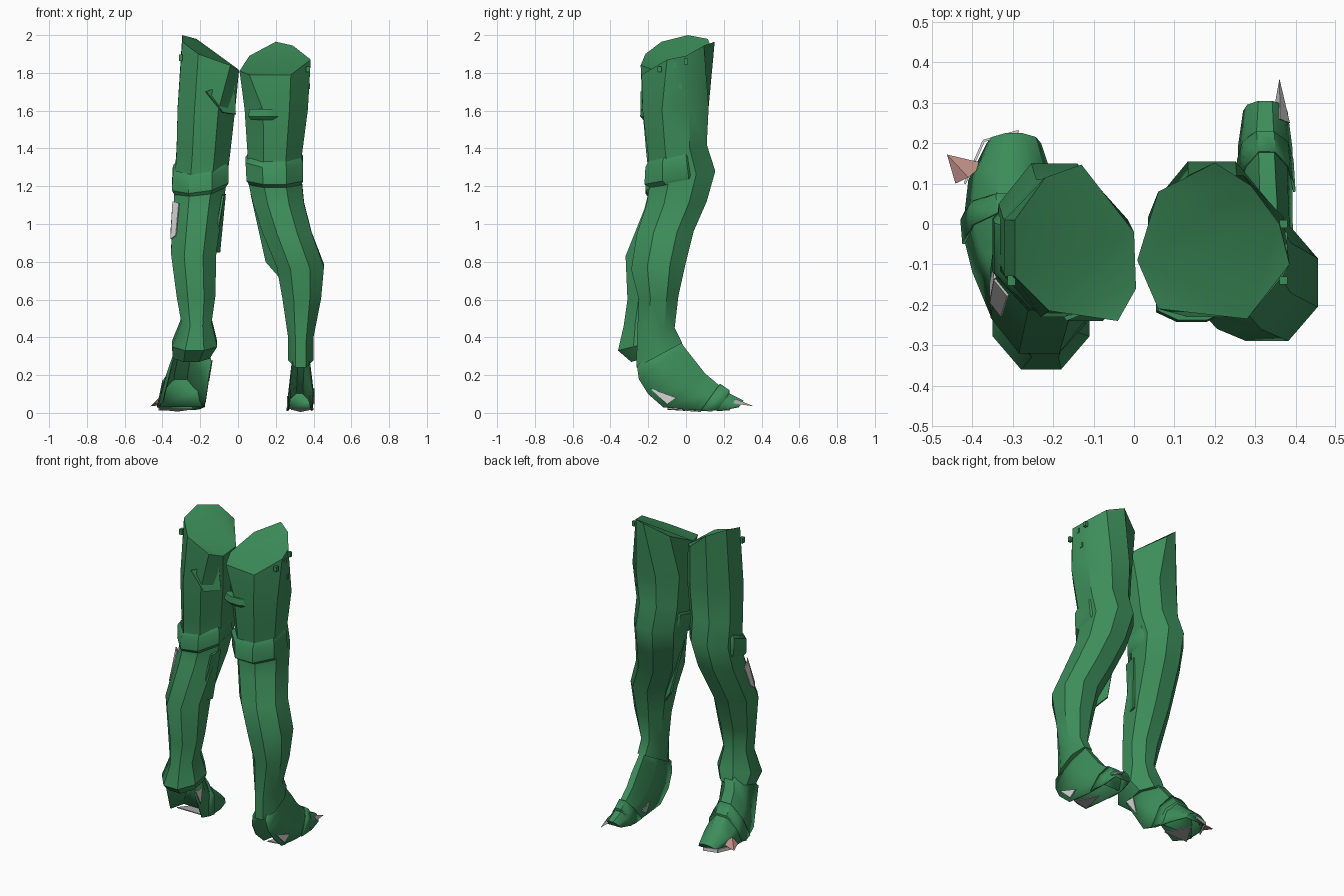
import bpy, bmesh, math
from mathutils import Vector


def material(name, rgb):
    m = bpy.data.materials.new(name)
    m.diffuse_color = (*rgb, 1)
    return m


GREEN = material("scale green", (0.046, 0.268, 0.102))
GREY = material("claw grey", (0.42, 0.42, 0.42))
WHITE = material("pale lining", (0.68, 0.68, 0.68))
PINK = material("claw pink", (0.55, 0.29, 0.25))


def finish(name, bm, mat, smooth=True):
    bmesh.ops.recalc_face_normals(bm, faces=bm.faces)
    me = bpy.data.meshes.new(name)
    bm.to_mesh(me)
    bm.free()
    me.materials.append(mat)
    ob = bpy.data.objects.new(name, me)
    bpy.context.collection.objects.link(ob)
    if smooth:
        bpy.context.view_layer.objects.active = ob
        ob.select_set(True)
        bpy.ops.object.shade_smooth_by_angle(angle=math.radians(35))
        ob.select_set(False)
    return ob


def loft(name, rings, rim=None, cap=True, n=8):
    """Rings: x min, x max, back y, back z, front y, front z, optional sideways tilt."""
    bm = bmesh.new()
    grow = 1 / math.cos(math.pi / n)
    loops = [[bm.verts.new(p) for p in rim]] if rim else []
    for x0, x1, yb, zb, yf, zf, *tilt in rings:
        t = tilt[0] if tilt else 0
        loop = []
        for i in range(n):
            a = 2 * math.pi * (i + 0.5) / n
            c, s = math.cos(a) * grow, math.sin(a) * grow
            loop.append(bm.verts.new(((x0 + x1) / 2 + (x1 - x0) / 2 * c,
                                      (yb + yf) / 2 + (yf - yb) / 2 * s,
                                      (zb + zf) / 2 + (zf - zb) / 2 * s + t * c)))
        loops.append(loop)
    for a, b in zip(loops, loops[1:]):
        for i in range(n):
            bm.faces.new((a[i], a[(i + 1) % n], b[(i + 1) % n], b[i]))
    if cap:
        top = bm.faces.new(loops[0])
        bm.faces.new(loops[-1])
        bmesh.ops.triangulate(bm, faces=[top])
    return finish(name, bm, GREEN)


def arch(name, sections, n=5):
    """Open shell. Sections: x min, x max, base y, base z, top y, top z."""
    bm = bmesh.new()
    rows = []
    for x0, x1, yb, zb, yt, zt in sections:
        row = []
        for i in range(n + 1):
            a = math.pi * i / n
            s = math.sin(a) / math.sin(math.pi * (n // 2) / n)
            row.append(bm.verts.new(((x0 + x1) / 2 + (x1 - x0) / 2 * math.cos(a),
                                     yb + (yt - yb) * s, zb + (zt - zb) * s)))
        rows.append(row)
    for a, b in zip(rows, rows[1:]):
        for i in range(n):
            bm.faces.new((a[i], a[i + 1], b[i + 1], b[i]))
    bm.faces.new(rows[-1])
    ob = finish(name, bm, GREEN)
    mod = ob.modifiers.new("thickness", 'SOLIDIFY')
    mod.thickness = 0.006


def claw(name, base, tip, mat):
    """Flat pointed claw from three base points and a tip."""
    bm = bmesh.new()
    b = [bm.verts.new(p) for p in base]
    t = bm.verts.new(tip)
    bm.faces.new(b)
    for i in range(3):
        bm.faces.new((b[i], b[(i + 1) % 3], t))
    finish(name, bm, mat, False)


def plate(name, pts, mat, thick=0.006):
    bm = bmesh.new()
    bm.faces.new([bm.verts.new(p) for p in pts])
    ob = finish(name, bm, mat, False)
    mod = ob.modifiers.new("thickness", 'SOLIDIFY')
    mod.thickness = thick
    mod.offset = 0


def nub(name, loc, size):
    bm = bmesh.new()
    bmesh.ops.create_cube(bm, size=1)
    bmesh.ops.scale(bm, vec=size, verts=bm.verts)
    bmesh.ops.translate(bm, vec=loc, verts=bm.verts)
    finish(name, bm, GREEN, False)


# Planted leg, cut off at an angle at the hip
loft("planted_leg", [
    (0.035, 0.37, -0.23, 1.60, 0.12, 1.62),
    (0.05, 0.34, -0.20, 1.36, 0.11, 1.42),
    (0.05, 0.335, -0.19, 1.22, 0.155, 1.28),
    (0.08, 0.35, -0.21, 1.10, 0.11, 1.12),
    (0.13, 0.39, -0.26, 0.95, 0.04, 0.96),
    (0.205, 0.455, -0.29, 0.76, 0.00, 0.80),
    (0.235, 0.44, -0.25, 0.60, -0.04, 0.62),
    (0.265, 0.40, -0.26, 0.38, -0.06, 0.45),
    (0.265, 0.40, -0.262, 0.24, -0.02, 0.37),
], rim=[(0.36, 0.0, 1.89), (0.29, 0.095, 1.945), (0.2, 0.152, 1.965), (0.06, 0.08, 1.89),
        (0.008, -0.09, 1.81), (0.06, -0.21, 1.79), (0.28, -0.235, 1.79), (0.385, -0.1, 1.87)])
# Planted foot, hollow under the heel
arch("planted_foot", [
    (0.285, 0.38, -0.26, 0.25, -0.06, 0.43),
    (0.275, 0.39, -0.25, 0.18, -0.01, 0.35),
    (0.265, 0.402, -0.20, 0.10, 0.045, 0.28),
    (0.265, 0.397, -0.12, 0.03, 0.10, 0.21),
    (0.265, 0.392, 0.03, 0.015, 0.165, 0.155),
    (0.257, 0.392, 0.19, 0.012, 0.235, 0.10),
    (0.27, 0.38, 0.28, 0.03, 0.305, 0.065),
])
arch("planted_instep_band", [
    (0.258, 0.40, 0.08, 0.015, 0.18, 0.155),
    (0.255, 0.395, 0.16, 0.012, 0.23, 0.12),
    (0.263, 0.387, 0.18, 0.02, 0.23, 0.10),
])
# Band behind the knee, merging into the kneecap in front
loft("planted_knee_band", [
    (0.06, 0.335, -0.20, 1.33, 0.08, 1.40),
    (0.04, 0.345, -0.215, 1.30, 0.09, 1.38),
    (0.045, 0.345, -0.22, 1.21, 0.11, 1.27),
    (0.06, 0.335, -0.19, 1.19, 0.10, 1.25),
], cap=False)

# Stepping leg with raised heel
loft("stepping_leg", [
    (-0.32, -0.015, -0.23, 1.60, 0.11, 1.62),
    (-0.325, -0.04, -0.21, 1.37, 0.11, 1.42),
    (-0.335, -0.06, -0.19, 1.20, 0.15, 1.29),
    (-0.34, -0.08, -0.22, 1.08, 0.10, 1.12),
    (-0.355, -0.115, -0.32, 0.83, -0.02, 0.88),
    (-0.325, -0.12, -0.31, 0.60, -0.10, 0.66),
    (-0.30, -0.14, -0.33, 0.46, -0.12, 0.52),
    (-0.35, -0.11, -0.36, 0.33, -0.08, 0.40),
    (-0.345, -0.15, -0.29, 0.27, -0.06, 0.33),
], rim=[(0.0, -0.02, 1.82), (-0.13, 0.147, 1.90), (-0.22, 0.115, 1.98), (-0.295, 0.01, 2.0),
        (-0.295, -0.13, 1.965), (-0.21, -0.215, 1.90), (-0.04, -0.24, 1.84), (0.005, -0.16, 1.81)])
loft("stepping_knee_band", [
    (-0.33, -0.06, -0.20, 1.27, 0.08, 1.38, 0.02),
    (-0.345, -0.05, -0.21, 1.25, 0.09, 1.36, 0.02),
    (-0.35, -0.05, -0.215, 1.17, 0.11, 1.26, 0.02),
    (-0.335, -0.065, -0.20, 1.15, 0.10, 1.23, 0.02),
], cap=False)
arch("stepping_foot", [
    (-0.35, -0.14, -0.24, 0.27, -0.10, 0.40),
    (-0.40, -0.17, -0.12, 0.06, -0.03, 0.30),
    (-0.425, -0.18, -0.02, 0.03, 0.05, 0.20),
    (-0.41, -0.20, 0.11, 0.02, 0.14, 0.12),
    (-0.365, -0.23, 0.20, 0.015, 0.225, 0.05),
])
arch("stepping_instep_band", [
    (-0.425, -0.175, -0.05, 0.04, 0.03, 0.25),
    (-0.43, -0.175, 0.01, 0.03, 0.075, 0.19),
    (-0.42, -0.19, 0.03, 0.03, 0.075, 0.17),
])

# Claws
claw("planted_claw", [(0.342, 0.26, 0.05), (0.386, 0.25, 0.05), (0.362, 0.26, 0.075)],
     (0.36, 0.36, 0.035), GREY)
claw("stepping_claw", [(-0.442, 0.10, 0.05), (-0.37, 0.15, 0.045), (-0.41, 0.115, 0.09)],
     (-0.463, 0.172, 0.035), PINK)

# Grey soles
plate("planted_sole_patch", [(0.28, -0.10, 0.02), (0.39, -0.08, 0.02), (0.33, 0.08, 0.008)], GREY)
plate("stepping_sole_patch", [(-0.42, -0.02, 0.02), (-0.25, -0.02, 0.02), (-0.32, 0.14, 0.01)], GREY)

# Pale lining showing at heels, toes and calf
plate("planted_heel_patch", [(0.403, -0.19, 0.13), (0.403, -0.05, 0.08), (0.402, -0.10, 0.045)], WHITE)
plate("planted_inner_patch", [(0.263, -0.01, 0.09), (0.263, 0.08, 0.06), (0.263, 0.03, 0.03)], GREY)
plate("stepping_heel_patch", [(-0.138, -0.235, 0.28), (-0.137, -0.17, 0.28), (-0.155, -0.16, 0.17)], WHITE)
for name, (xa, ya), (xb, yb) in (("front", (-0.285, 0.23), (-0.372, 0.206)),
                                 ("side", (-0.372, 0.206), (-0.419, 0.10))):
    plate("stepping_toe_lining_" + name,
          [(xa, ya, 0.012), (xb, yb, 0.012), (xb, yb, 0.034), (xa, ya, 0.034)], WHITE)
plate("stepping_calf_patch", [(-0.345, -0.137, 1.12), (-0.312, -0.177, 1.11), (-0.328, -0.228, 0.94),
                              (-0.355, -0.193, 0.92)], WHITE)
plate("stepping_calf_side_patch", [(-0.344, -0.135, 1.12), (-0.355, -0.193, 0.92),
                                   (-0.355, -0.15, 0.95), (-0.347, -0.105, 1.07)], WHITE)

# Thigh folds, inner calf flaps and hip nubs
loft("planted_thigh_fold", [
    (0.06, 0.23, -0.238, 1.61, -0.16, 1.61),
    (0.055, 0.23, -0.243, 1.57, -0.16, 1.57),
    (0.07, 0.22, -0.225, 1.55, -0.16, 1.55),
])
plate("stepping_thigh_fold", [(-0.17, -0.235, 1.70), (-0.02, -0.17, 1.76), (-0.015, -0.15, 1.58),
                              (-0.08, -0.235, 1.59)], GREEN, 0.012)
plate("planted_calf_flap", [(0.07, -0.08, 1.16), (0.15, -0.06, 0.80), (0.22, -0.10, 0.72),
                            (0.15, -0.12, 1.05)], GREEN, 0.012)
plate("stepping_calf_flap", [(-0.07, -0.08, 1.16), (-0.10, -0.12, 0.85), (-0.13, -0.2, 0.85),
                             (-0.08, -0.16, 1.15)], GREEN, 0.012)
for i, (y, z) in enumerate([(-0.14, 1.82), (-0.06, 1.84), (0.0, 1.86), (-0.03, 1.73)]):
    nub("planted_hip_nub_%d" % i, (0.37, y, z), (0.02, 0.02, 0.03))
for i, (y, z) in enumerate([(-0.14, 1.88), (-0.08, 1.70)]):
    nub("stepping_hip_nub_%d" % i, (-0.303, y, z), (0.02, 0.025, 0.035))
